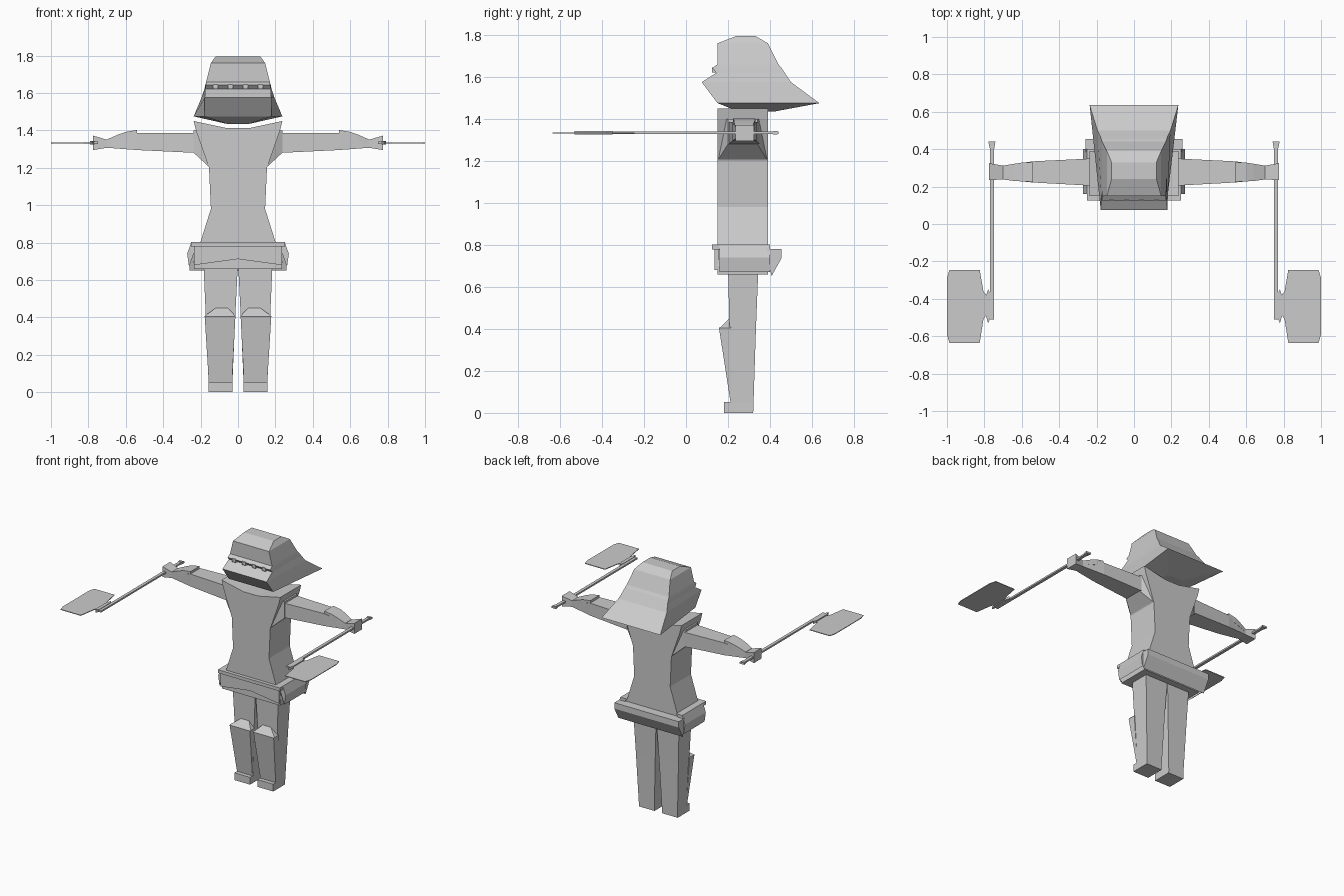
import bpy
import bmesh
from mathutils import Vector

default_cube = bpy.data.objects.get("Cube")
if default_cube:
    bpy.data.objects.remove(default_cube, do_unlink=True)

grey = bpy.data.materials.new("plain_grey")
grey.use_nodes = True
grey_value = (0.6, 0.6, 0.6, 1.0)
grey.diffuse_color = grey_value
grey.node_tree.nodes["Principled BSDF"].inputs["Base Color"].default_value = grey_value


def loft(name, rings, mirrored=False):
    """Skin a list of equally sized rings and cap both ends."""
    mesh = bpy.data.meshes.new(name)
    bm = bmesh.new()
    loops = [[bm.verts.new(Vector(point)) for point in ring] for ring in rings]
    for lower, upper in zip(loops, loops[1:]):
        count = len(lower)
        for i in range(count):
            j = (i + 1) % count
            bm.faces.new((lower[i], lower[j], upper[j], upper[i]))
    bm.faces.new(list(reversed(loops[0])))
    bm.faces.new(loops[-1])
    bmesh.ops.recalc_face_normals(bm, faces=bm.faces[:])
    bm.to_mesh(mesh)
    bm.free()
    mesh.materials.append(grey)
    part = bpy.data.objects.new(name, mesh)
    bpy.context.collection.objects.link(part)
    if mirrored:
        mirror = part.modifiers.new("mirror_sides", 'MIRROR')
        mirror.use_mirror_merge = False
    return part


def level(z, front, back, front_half, back_half=None):
    """Symmetric four-sided ring at one height."""
    rear = front_half if back_half is None else back_half
    return [(-front_half, front, z), (front_half, front, z), (rear, back, z), (-rear, back, z)]


def section(x, front, back, bottom, top):
    """Rectangular ring across the arm."""
    return [(x, front, bottom), (x, back, bottom), (x, back, top), (x, front, top)]


def slab(z, left, right, front, back):
    """Rectangular ring across a leg."""
    return [(left, front, z), (right, front, z), (right, back, z), (left, back, z)]


def prism(name, outline, axis, start, end, mirrored=False):
    """Extrude a flat outline along the named axis."""
    def place(u, v, w):
        return {'X': (w, u, v), 'Y': (u, w, v), 'Z': (u, v, w)}[axis]
    rings = [[place(u, v, w) for u, v in outline] for w in (start, end)]
    return loft(name, rings, mirrored)


def both_sides(half):
    """Complete a right-hand outline with its reflection."""
    return half + [(-u, v) for u, v in reversed(half)]


# Helmet: stacked rings with a flared rear brim and tapered underside
loft("helmet", [
    level(1.435, 0.25, 0.42, 0.06),
    level(1.475, 0.15, 0.635, 0.18, 0.237),
    level(1.575, 0.075, 0.50, 0.178, 0.195),
    level(1.62, 0.145, 0.47, 0.175, 0.18),
    level(1.642, 0.125, 0.455, 0.172, 0.175),
    level(1.66, 0.15, 0.44, 0.17),
    level(1.76, 0.15, 0.39, 0.145),
    level(1.795, 0.24, 0.33, 0.12),
])

# Short bars across the eye slit
for number, x in enumerate((-0.12, -0.04, 0.04, 0.12)):
    loft(f"visor_bar_{number}", [level(z, 0.125, 0.15, 0.014) for z in (1.62, 1.645)])
    bpy.data.objects[f"visor_bar_{number}"].location.x = x

# Torso with a pinched waist and dipped collar
prism("torso", both_sides([
    (0.205, 0.79), (0.145, 0.98), (0.155, 1.2), (0.225, 1.4), (0.237, 1.45), (0.06, 1.412),
]), 'Y', 0.15, 0.39)

# Shoulders and arms
loft("shoulder", [
    section(0.15, 0.15, 0.39, 1.2, 1.4),
    section(0.237, 0.2, 0.34, 1.28, 1.4),
], True)
loft("arm", [
    section(0.23, 0.205, 0.35, 1.28, 1.385),
    section(0.54, 0.222, 0.335, 1.295, 1.385),
    section(0.7, 0.238, 0.312, 1.307, 1.35),
    section(0.775, 0.235, 0.325, 1.295, 1.372),
], True)
loft("forearm_guard", [
    section(0.54, 0.225, 0.33, 1.36, 1.402),
    section(0.6, 0.228, 0.328, 1.35, 1.392),
    section(0.64, 0.23, 0.322, 1.34, 1.378),
    section(0.7, 0.238, 0.312, 1.33, 1.352),
], True)

# Hips, belt and hanging skirt pieces
loft("hips", [
    level(0.66, 0.15, 0.39, 0.235),
    level(0.7, 0.15, 0.39, 0.237),
    level(0.8, 0.15, 0.39, 0.205),
])
loft("belt_front", [level(z, 0.125, 0.16, 0.25) for z in (0.778, 0.802)])
prism("skirt_front", [
    (-0.235, 0.68), (0, 0.712), (0.235, 0.68), (0.235, 0.78), (-0.235, 0.78),
], 'Y', 0.135, 0.155)
prism("skirt_side", [
    (0.2, 0.802), (0.25, 0.802), (0.272, 0.74), (0.262, 0.67), (0.237, 0.74),
], 'Y', 0.16, 0.4, True)
prism("skirt_back", [
    (0.385, 0.78), (0.455, 0.78), (0.455, 0.737), (0.408, 0.652), (0.385, 0.737),
], 'X', -0.26, 0.26)

# Legs, knee guards and feet
loft("leg", [
    slab(0, 0.032, 0.155, 0.215, 0.32),
    slab(0.4, 0.015, 0.172, 0.207, 0.333),
    slab(0.7, 0, 0.185, 0.2, 0.345),
], True)
loft("shin_guard", [
    slab(0.05, 0.032, 0.156, 0.212, 0.22),
    slab(0.405, 0.014, 0.178, 0.157, 0.215),
    [(0.014, 0.165, 0.408), (0.178, 0.165, 0.408), (0.12, 0.206, 0.45), (0.055, 0.206, 0.45)],
], True)
loft("foot", [slab(z, 0.03, 0.157, 0.182, 0.32) for z in (0, 0.053)], True)

# Long shafts held in the hands, with flared pommels
prism("weapon_shaft", [
    (0.748, -0.51), (0.77, -0.51), (0.77, 0.4), (0.779, 0.44), (0.741, 0.44), (0.748, 0.4),
], 'Z', 1.328, 1.34, True)
loft("pommel", [
    section(0.748, 0.415, 0.435, 1.325, 1.343),
    section(0.772, 0.415, 0.435, 1.325, 1.343),
], True)

# Thin broad blades and their collars
prism("weapon_blade", [
    (1, -0.29), (0.987, -0.245), (0.825, -0.245), (0.805, -0.36), (0.785, -0.385),
    (0.785, -0.48), (0.805, -0.51), (0.825, -0.635), (0.987, -0.635), (1, -0.59),
], 'Z', 1.331, 1.336, True)
prism("blade_collar", [
    (0.768, -0.37), (0.78, -0.35), (0.792, -0.385), (0.792, -0.49), (0.78, -0.53), (0.768, -0.5),
], 'Z', 1.325, 1.343, True)
